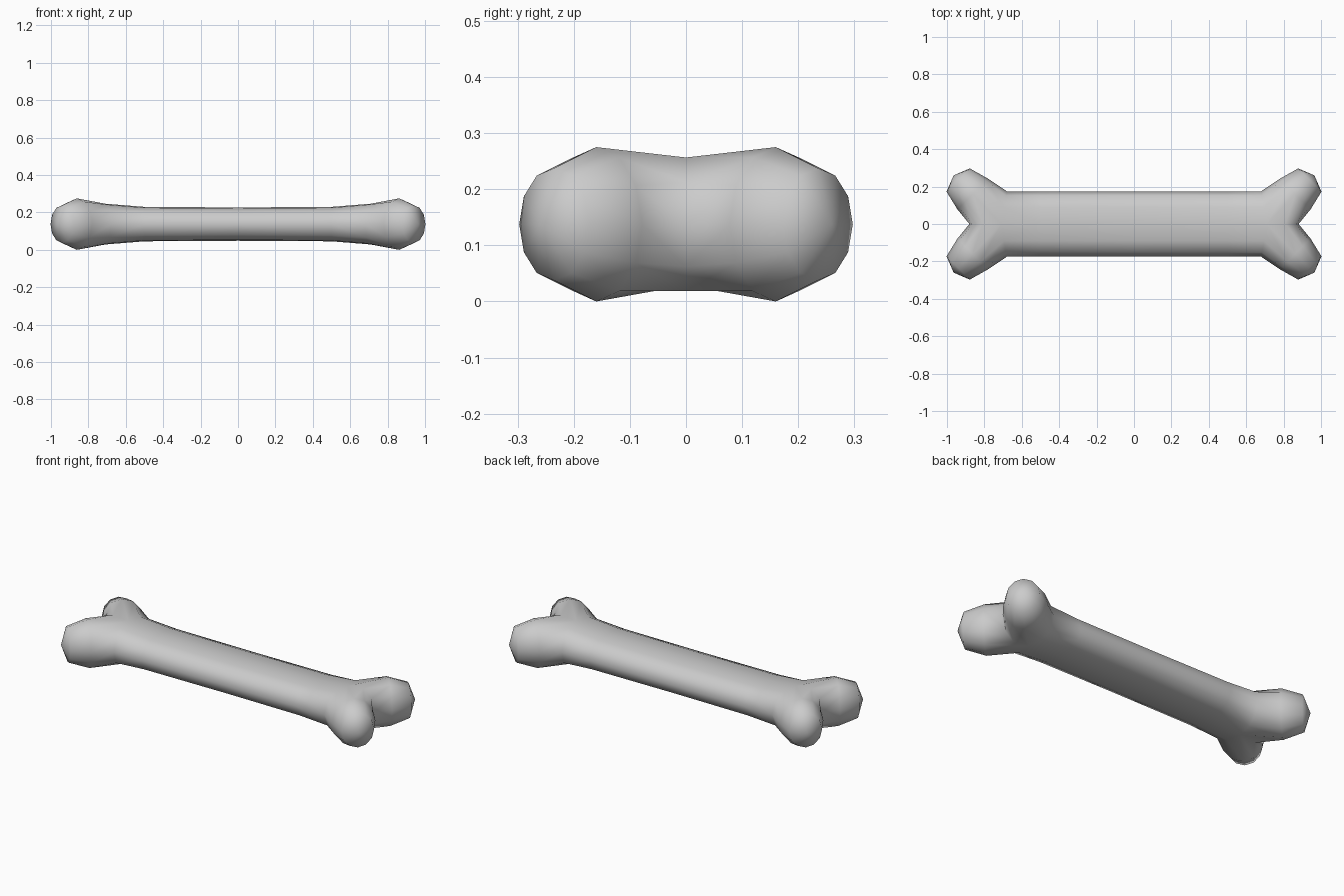
import bpy, bmesh, math
from mathutils import Vector

cube = bpy.data.objects.get("Cube")
if cube:
    bpy.data.objects.remove(cube, do_unlink=True)

MID = 0.1375  # height of the bone's centre line

bone_grey = bpy.data.materials.new("bone_grey")
bone_grey.use_nodes = True
COLOR = (0.6, 0.6, 0.6, 1)
bone_grey.diffuse_color = COLOR
bone_grey.node_tree.nodes["Principled BSDF"].inputs["Base Color"].default_value = COLOR

bm = bmesh.new()


def add_ring(points):
    return [bm.verts.new(p) for p in points]


def bridge(a, b, closed=False):
    n = len(a)
    for i in range(n if closed else n - 1):
        j = (i + 1) % n
        bm.faces.new((a[i], a[j], b[j], b[i]))


# Shaft: half of a flattened oval, swept from the middle to the fork
def shaft_arc(x, half_height, lean=0.0):
    side = [(0, 1), (0.09, 0.95), (0.152, 0.65), (0.175, 0)]
    rows = side + [(y, -z) for y, z in reversed(side[:-1])]
    return [(x - lean * y, y, MID + half_height * z) for y, z in rows]


arcs = [add_ring(shaft_arc(*a)) for a in ((0, 0.089), (0.5, 0.092), (0.71, 0.109, 0.17))]
for a, b in zip(arcs, arcs[1:]):
    bridge(a, b)

# Seam down the notch between the two knobs
notch = add_ring([(x, 0, MID + z) for x, z in
                  ((0.81, -0.119), (0.865, -0.075), (0.88, 0), (0.865, 0.075), (0.81, 0.119))])

# Knob: rounded rings along a diagonal axis, closed by a tip
axis = Vector((1, 1, 0)).normalized()
across = Vector((-1, 1, 0)).normalized()


def knob_ring(x, y, width, height):
    centre = Vector((x, y, MID))
    angles = [math.radians(90 - 30 * i) for i in range(12)]
    return add_ring([centre + across * width * math.cos(t)
                     + Vector((0, 0, height * math.sin(t))) for t in angles])


rings = [arcs[-1] + notch,
         knob_ring(0.862, 0.16, 0.116, 0.1375),
         knob_ring(0.94, 0.235, 0.088, 0.1)]
for a, b in zip(rings, rings[1:]):
    bridge(a, b, closed=True)
tip = bm.verts.new(Vector((0.94, 0.235, MID)) + axis * 0.035)
last = rings[-1]
for i in range(len(last)):
    bm.faces.new((last[i], last[(i + 1) % len(last)], tip))

bmesh.ops.recalc_face_normals(bm, faces=bm.faces)
# Make sure the open quarter faces outward
if sum(f.normal.z * (f.calc_center_median().z - MID) for f in bm.faces) < 0:
    bmesh.ops.reverse_faces(bm, faces=bm.faces)

mesh = bpy.data.meshes.new("bone")
bm.to_mesh(mesh)
bm.free()
mesh.materials.append(bone_grey)
bone = bpy.data.objects.new("bone", mesh)
bpy.context.collection.objects.link(bone)

# Mirror the quarter to all four knobs
mirror = bone.modifiers.new("Mirror", 'MIRROR')
mirror.use_axis = (True, True, False)
mirror.use_clip = True
mirror.merge_threshold = 0.001

for face in mesh.polygons:
    face.use_smooth = True
